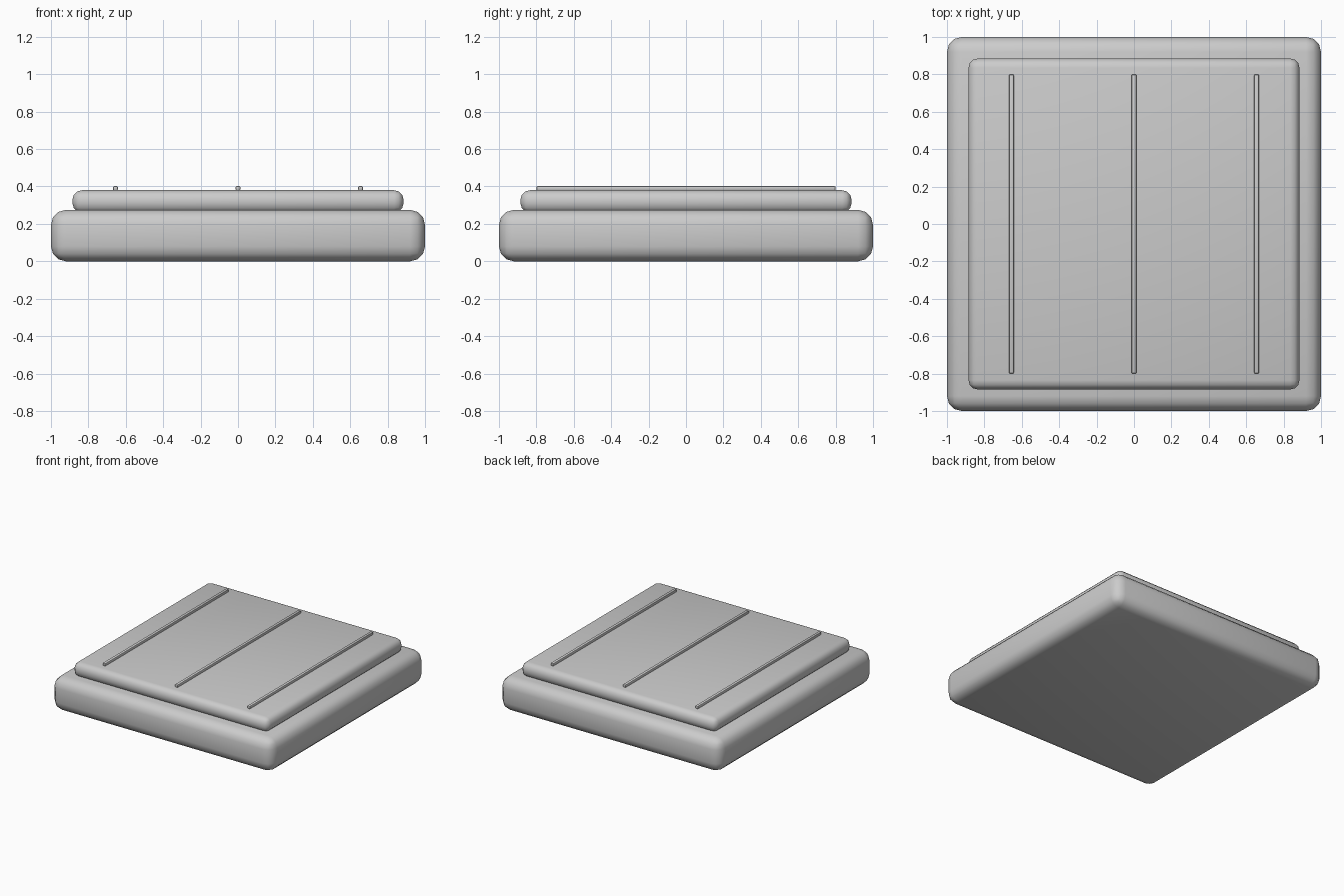
import bpy
from math import radians

if "Cube" in bpy.data.objects:
    bpy.data.objects.remove(bpy.data.objects["Cube"])


def rounded_box(name, size, z_min, z_max, bevel, segments, x=0.0):
    bpy.ops.mesh.primitive_cube_add(size=1, location=(x, 0, (z_min + z_max) / 2))
    ob = bpy.context.object
    ob.name = name
    ob.scale = (size[0], size[1], z_max - z_min)
    bpy.ops.object.transform_apply(location=False, rotation=False, scale=True)
    mod = ob.modifiers.new("rounded_edges", 'BEVEL')
    mod.width = bevel
    mod.segments = segments
    bpy.ops.object.modifier_apply(modifier=mod.name)
    bpy.ops.object.shade_smooth_by_angle(angle=radians(35))
    return ob


# Lower slab
rounded_box("base_slab", (2.0, 2.0), 0.0, 0.275, 0.08, 3)

# Upper pad, slightly sunk into the slab
rounded_box("top_pad", (1.77, 1.77), 0.26, 0.38, 0.05, 3)

# Thin seams running front to back
for label, x in (("left", -0.655), ("middle", 0.0), ("right", 0.655)):
    rounded_box("seam_" + label, (0.026, 1.6), 0.378, 0.402, 0.007, 2, x)
